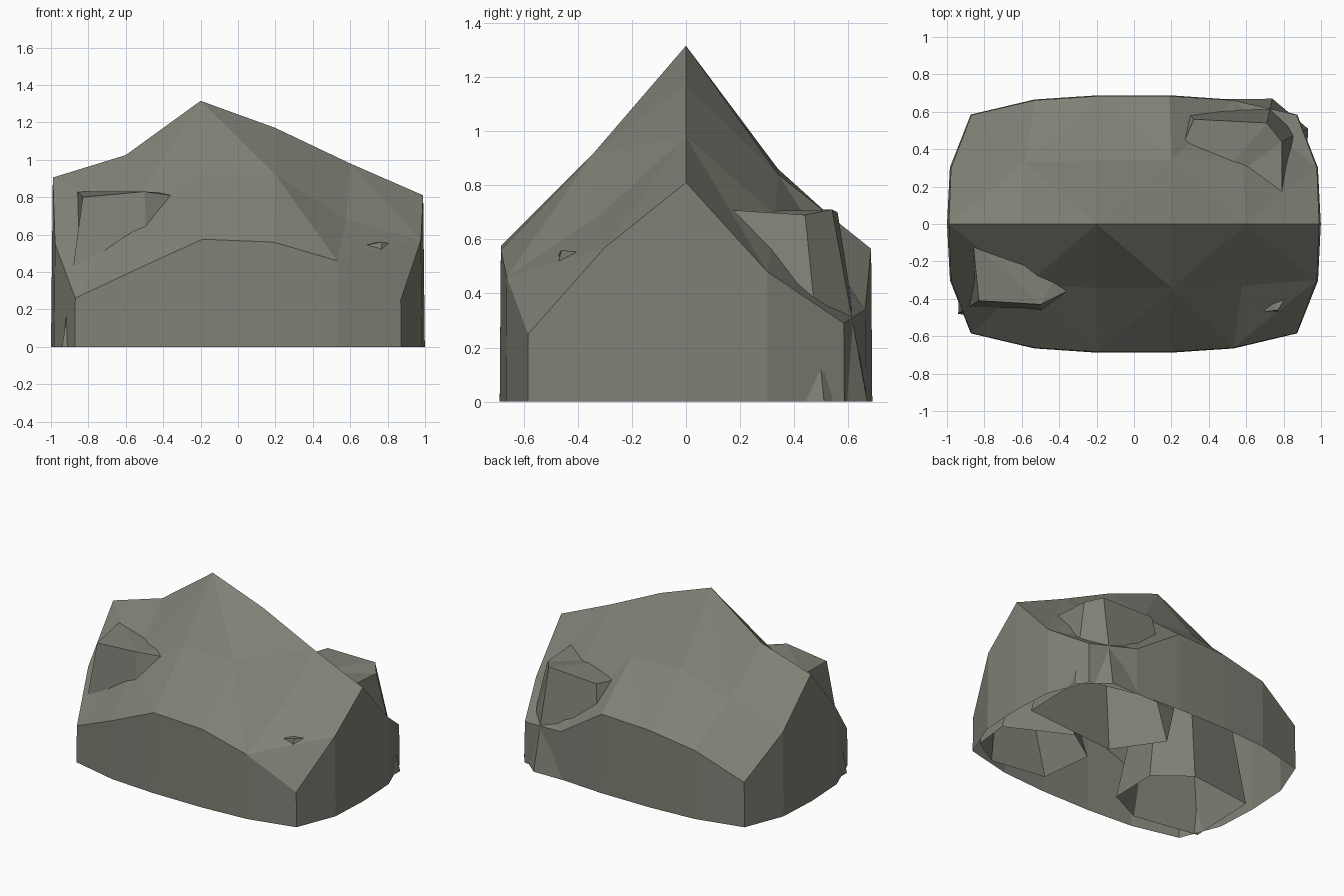
import bpy, bmesh

if "Cube" in bpy.data.objects:
    bpy.data.objects.remove(bpy.data.objects["Cube"])

stone = bpy.data.materials.new("warm grey stone")
stone.diffuse_color = (0.215, 0.217, 0.18, 1)
stone.use_nodes = True
stone.node_tree.nodes["Principled BSDF"].inputs["Base Color"].default_value = stone.diffuse_color


def make(name, bm):
    bmesh.ops.recalc_face_normals(bm, faces=bm.faces)
    mesh = bpy.data.meshes.new(name)
    bm.to_mesh(mesh)
    bm.free()
    mesh.materials.append(stone)
    obj = bpy.data.objects.new(name, mesh)
    bpy.context.collection.objects.link(obj)
    return obj


# Boulder shell: ridge line, then shoulder and rim rows on each side
ridge_x = [-0.99, -0.6, -0.2, 0.2, 0.6, 0.99]
ridge_z = [0.905, 1.025, 1.315, 1.17, 0.98, 0.81]
mid_x = [-0.978, -0.58, -0.2, 0.2, 0.58, 0.978]
mid_y = [0.3, 0.33, 0.34, 0.34, 0.33, 0.3]
rim_x = [-0.87, -0.53, -0.19, 0.19, 0.53, 0.87]
rim_y = [0.583, 0.662, 0.684, 0.684, 0.662, 0.583]
heights = {  # side: (shoulder heights, rim heights)
    -1: ([0.55, 0.73, 0.91, 0.92, 0.68, 0.57], [0.26, 0.42, 0.575, 0.56, 0.46, 0.25]),
    1: ([0.60, 0.74, 0.86, 0.84, 0.69, 0.48], [0.32, 0.49, 0.55, 0.565, 0.34, 0.29]),
}
flare = 0.011  # the walls widen very slightly with every unit of drop

bm = bmesh.new()
ridge = [bm.verts.new((x, 0, z)) for x, z in zip(ridge_x, ridge_z)]
for side, (mid_z, rim_z) in heights.items():
    mid = [bm.verts.new((x, side * y, z)) for x, y, z in zip(mid_x, mid_y, mid_z)]
    rim = [bm.verts.new((x, side * y, z)) for x, y, z in zip(rim_x, rim_y, rim_z)]
    # sloping top, with the triangles fanning out of every second shoulder point
    for k in range(5):
        for upper, lower, flip in ((ridge, mid, k % 2), (mid, rim, 1 - k % 2)):
            a, b, c, d = upper[k], upper[k + 1], lower[k + 1], lower[k]
            tris = ((a, b, d), (b, c, d)) if flip else ((a, b, c), (a, c, d))
            for tri in tris:
                bm.faces.new(tri)
    # upright walls down to the ground, open underneath
    edge = [ridge[0], mid[0], *rim, mid[5], ridge[5]]
    foot = []
    for v in edge:
        s = 1 + flare * v.co.z
        foot.append(bm.verts.new((v.co.x * s, v.co.y * s, 0)))
    for k in range(len(edge) - 1):
        bm.faces.new((edge[k], edge[k + 1], foot[k + 1], foot[k]))
bmesh.ops.remove_doubles(bm, verts=bm.verts, dist=0.001)
make("boulder_shell", bm)


# Inner rocks: six-sided tapering blocks, open below, that poke through the shell
def rock(name, base, top, top_z):
    bm = bmesh.new()
    low = [bm.verts.new((x, y, 0)) for x, y in base]
    high = [bm.verts.new((x, y, z)) for (x, y), z in zip(top, top_z)]
    n = len(low)
    for k in range(n):
        j = (k + 1) % n
        bm.faces.new((low[k], low[j], high[j], high[k]))
    bm.faces.new(high)
    bmesh.ops.triangulate(bm, faces=[f for f in bm.faces if len(f.verts) > 4])
    make(name, bm)


rock("left_front_rock",
     [(-0.92, 0.03), (-0.94, -0.48), (-0.47, -0.56), (-0.22, -0.44), (-0.21, -0.09), (-0.44, 0.09)],
     [(-0.86, -0.10), (-0.83, -0.41), (-0.50, -0.43), (-0.36, -0.36), (-0.34, -0.16), (-0.50, -0.03)],
     [0.83, 0.80, 0.83, 0.81, 0.82, 0.82])
rock("right_back_rock",
     [(0.92, 0.06), (0.93, 0.51), (0.74, 0.67), (0.22, 0.665), (-0.01, 0.32), (0.21, 0.0)],
     [(0.79, 0.14), (0.79, 0.44), (0.71, 0.54), (0.32, 0.56), (0.22, 0.33), (0.35, 0.12)],
     [0.71, 0.69, 0.71, 0.70, 0.69, 0.70])
rock("right_front_rock",
     [(0.90, -0.48), (0.93, -0.22), (0.50, 0.0), (0.26, -0.16), (0.30, -0.54), (0.70, -0.60)],
     [(0.82, -0.38), (0.78, -0.20), (0.56, -0.08), (0.43, -0.18), (0.46, -0.50), (0.77, -0.46)],
     [0.55, 0.53, 0.53, 0.53, 0.50, 0.56])
